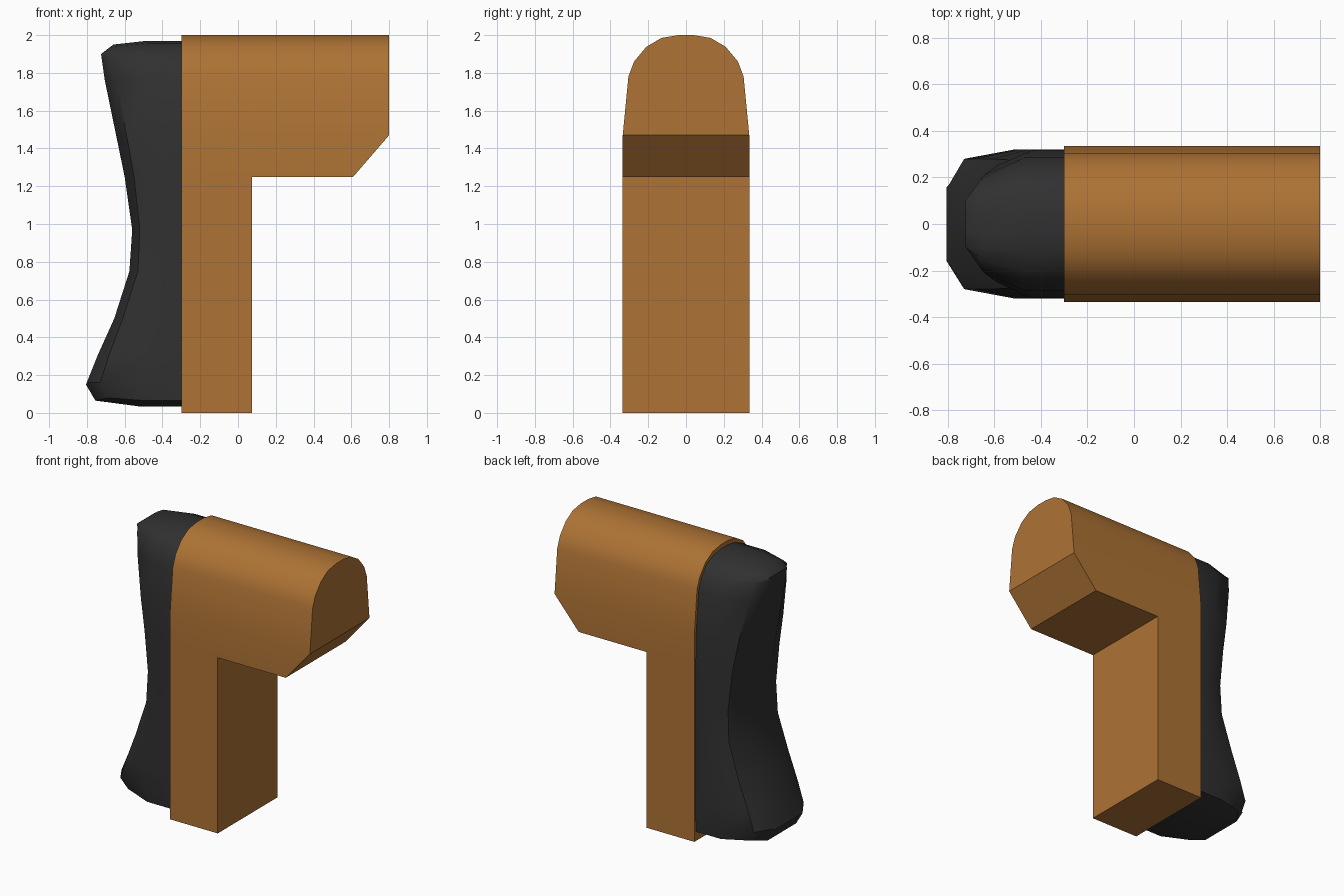
import bpy, bmesh, math

if "Cube" in bpy.data.objects:
    bpy.data.objects.remove(bpy.data.objects["Cube"])


def material(name, rgb):
    m = bpy.data.materials.new(name)
    m.diffuse_color = (*rgb, 1)
    m.use_nodes = True
    m.node_tree.nodes["Principled BSDF"].inputs["Base Color"].default_value = m.diffuse_color
    return m


def finish(name, bm, mat, angle):
    bmesh.ops.remove_doubles(bm, verts=bm.verts, dist=0.0005)
    bmesh.ops.recalc_face_normals(bm, faces=bm.faces)
    me = bpy.data.meshes.new(name)
    bm.to_mesh(me)
    bm.free()
    me.materials.append(mat)
    ob = bpy.data.objects.new(name, me)
    bpy.context.collection.objects.link(ob)
    bpy.ops.object.select_all(action='DESELECT')
    ob.select_set(True)
    bpy.context.view_layer.objects.active = ob
    bpy.ops.object.shade_smooth_by_angle(angle=math.radians(angle))
    return ob


def lerp(table, z):
    for (z0, x0), (z1, x1) in zip(table, table[1:]):
        if z <= z1:
            return x0 + (x1 - x0) * (z - z0) / (z1 - z0)
    return table[-1][1]


wood = material("wood", (0.42, 0.17, 0.035))
rubber = material("black_rubber", (0.03, 0.03, 0.03))

# Wooden body: extruded L profile with an arched top
W = 0.335
L = [(-0.3, 1.47), (-0.3, 0), (0.075, 0), (0.075, 1.25), (0.61, 1.25), (0.8, 1.47)]
half = [(W, 1.47), (0.305, 1.78), (0.275, 1.86), (0.21, 1.938), (0.13, 1.985), (0.04, 2.0)]
arch = half + [(-y, z) for y, z in reversed(half)]
bm = bmesh.new()
right = [bm.verts.new((x, W, z)) for x, z in L]
left = [bm.verts.new((x, -W, z)) for x, z in L]
back = [right[0]] + [bm.verts.new((-0.3, y, z)) for y, z in arch[1:-1]] + [left[0]]
front = [right[5]] + [bm.verts.new((0.8, y, z)) for y, z in arch[1:-1]] + [left[5]]
# split the L sides so that every face is convex
inner = [bm.verts.new((-0.3, s * W, 1.25)) for s in (1, -1)]
for side, v in ((right, inner[0]), (left, inner[1])):
    bm.faces.new((side[0], v, side[3], side[4], side[5]))
    bm.faces.new((v, side[1], side[2], side[3]))
for i in range(1, 5):
    bm.faces.new((right[i], right[i + 1], left[i + 1], left[i]))
for i in range(len(arch) - 1):
    bm.faces.new((back[i], back[i + 1], front[i + 1], front[i]))
bm.faces.new(front)
bm.faces.new(back + [inner[1], left[1], right[1], inner[0]])
finish("wooden_body", bm, wood, 30)

# Rubber grip: loops lofted from the body face out to a curved spine
spine = [(0.15, -0.805), (0.3, -0.745), (0.5, -0.655), (0.75, -0.575), (0.97, -0.56),
         (1.25, -0.6), (1.76, -0.705), (1.9, -0.725)]
# each row: base y, base z, rim y, rim z, rim x
rows = [(.17, .035, .16, .065, -.755), (.315, .065, .25, .08, -.69),
        (.32, .16, .28, .16, -.73), (.32, .3, .28, .3, -.685), (.32, .5, .28, .5, -.61),
        (.32, .75, .275, .75, -.53), (.32, .97, .27, .97, -.52),
        (.32, 1.25, .265, 1.25, -.55), (.315, 1.47, .25, 1.47, -.59),
        (.285, 1.77, .21, 1.76, -.645), (.255, 1.85, .19, 1.88, -.66),
        (.20, 1.92, .15, 1.915, -.66), (.12, 1.957, .10, 1.94, -.66),
        (.04, 1.97, .04, 1.95, -.66)]
loops = [[], [], [], []]
for y0, z0, y2, z2, x2 in rows:
    z3 = min(max(z2, 0.15), 1.9)
    y3 = min(y2, lerp([(0.15, 0.16), (1.9, 0.1)], z3))
    x1 = -0.3 + (x2 + 0.3) * 0.5
    for loop, p in zip(loops, ((-0.3, y0, z0), (x1, y0, z0), (x2, y2, z2),
                               (lerp(spine, z3), y3, z3))):
        loop.append(p)
bm = bmesh.new()
rings = [[bm.verts.new(p) for p in loop] +
         [bm.verts.new((x, -y, z)) for x, y, z in reversed(loop)] for loop in loops]
n = len(rings[0])
for a, b in zip(rings, rings[1:]):
    for i in range(n):
        j = (i + 1) % n
        bm.faces.new((a[i], a[j], b[j], b[i]))
end = rings[-1]
for i in range(len(rows) - 1):
    bm.faces.new((end[i], end[i + 1], end[n - 2 - i], end[n - 1 - i]))
finish("rubber_grip", bm, rubber, 40)
